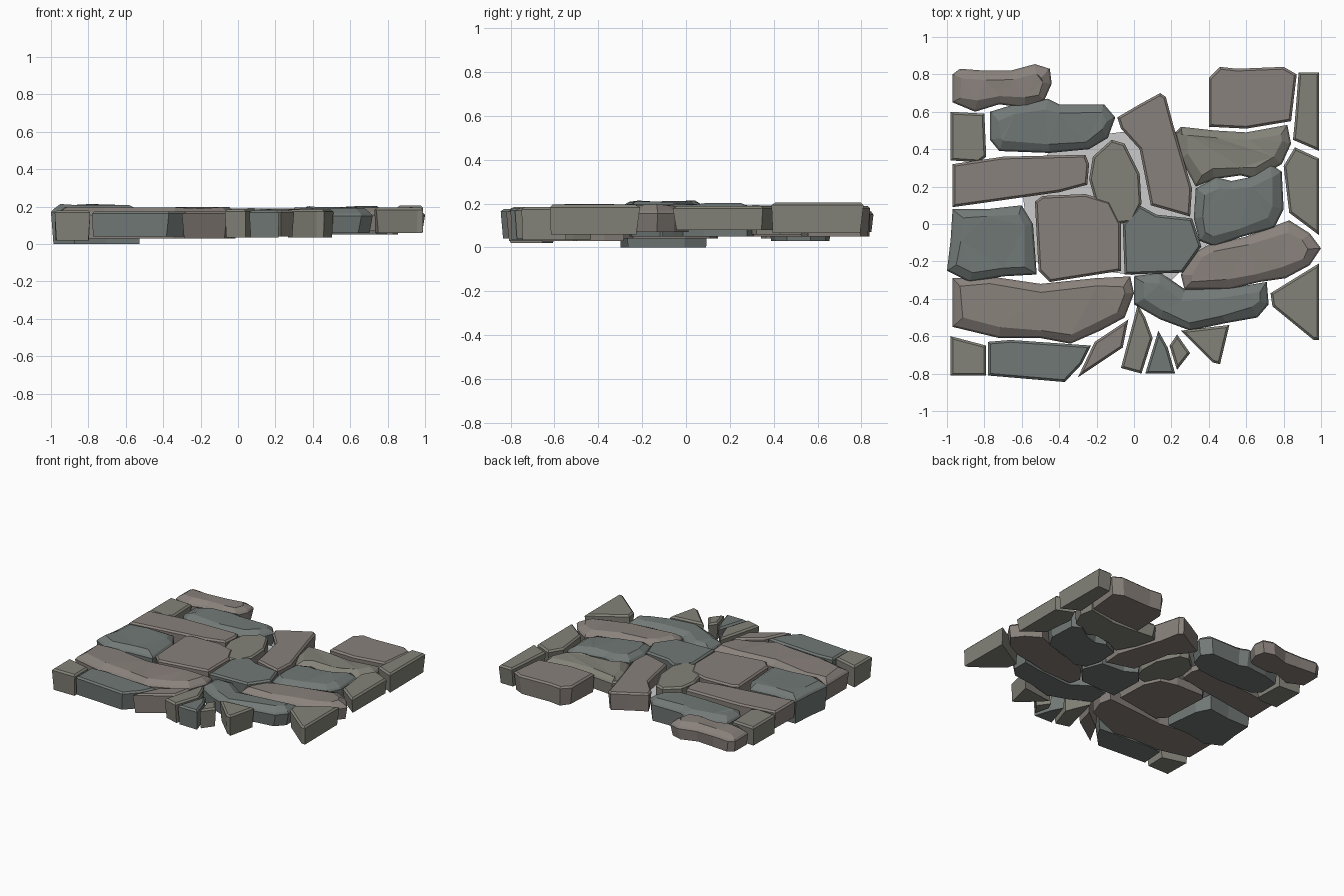
import bpy, bmesh, random
from mathutils import Vector

if "Cube" in bpy.data.objects:
    bpy.data.objects.remove(bpy.data.objects["Cube"])

random.seed(4)


def material(name, rgb):
    m = bpy.data.materials.new(name)
    m.diffuse_color = (*rgb, 1)
    m.use_nodes = True
    m.node_tree.nodes["Principled BSDF"].inputs["Base Color"].default_value = m.diffuse_color
    return m


PINK = material("warm_grey_stone", (0.25, 0.22, 0.20))
TEAL = material("cool_grey_stone", (0.165, 0.19, 0.18))
OLIVE = material("olive_grey_stone", (0.23, 0.225, 0.19))


def stone(name, mat, z0, z1, outline, rough=False):
    """Slab from a plan outline: undercut sides, then a chamfered or chipped top."""
    bm = bmesh.new()
    n = len(outline)
    area = sum(outline[i][0] * outline[(i + 1) % n][1] - outline[(i + 1) % n][0] * outline[i][1]
               for i in range(n))
    if area < 0:
        outline = outline[::-1]
    drop = 0.04 if rough else 0.012
    c = Vector((sum(p[0] for p in outline) / n, sum(p[1] for p in outline) / n))
    shrink = 0.02
    lo, hi = [], []
    for p in outline:
        v = Vector(p)
        q = v + (c - v).normalized() * shrink * random.uniform(0.2, 1)
        lo.append(bm.verts.new((q.x, q.y, z0)))
        hi.append(bm.verts.new((v.x, v.y, z1 - drop)))
    bm.faces.new(lo[::-1])
    top = bm.faces.new(hi)
    for i in range(n):
        j = (i + 1) % n
        bm.faces.new((lo[i], lo[j], hi[j], hi[i]))
    bm.normal_update()
    # Chamfer ring, and for rough stones a second chipped ring
    rings = ((0.01, 0.014), (0.04, 0.026)) if rough else ((0.012, 0.012),)
    for width, rise in rings:
        bmesh.ops.inset_region(bm, faces=[top], thickness=width, depth=0, use_even_offset=True)
        for v in top.verts:
            v.co.z += rise
    if rough:
        for v in top.verts:
            v.co.x += random.uniform(-0.012, 0.012)
            v.co.y += random.uniform(-0.012, 0.012)
            v.co.z += random.uniform(-0.006, 0.004)
    bmesh.ops.triangulate(bm, faces=[f for f in bm.faces if len(f.verts) > 4])
    me = bpy.data.meshes.new(name)
    bm.to_mesh(me)
    bm.free()
    me.materials.append(mat)
    ob = bpy.data.objects.new(name, me)
    bpy.context.collection.objects.link(ob)
    return ob


# Back rows
stone("back_left_stone", PINK, .07, .19, [
    (-.97, .80), (-.93, .83), (-.80, .82), (-.66, .82), (-.53, .855), (-.45, .83), (-.44, .75),
    (-.48, .66), (-.58, .62), (-.72, .64), (-.85, .60), (-.97, .65)], True)
stone("left_square_stone", OLIVE, .04, .18, [
    (-.98, .60), (-.80, .59), (-.79, .36), (-.83, .33), (-.98, .34)])
stone("back_cool_stone", TEAL, .03, .19, [
    (-.77, .60), (-.64, .64), (-.46, .67), (-.40, .64), (-.16, .64), (-.10, .57), (-.14, .46),
    (-.24, .40), (-.45, .38), (-.72, .39), (-.77, .45)], True)
stone("left_long_stone", PINK, .06, .19, [
    (-.97, .32), (-.70, .36), (-.26, .37), (-.24, .32), (-.25, .21), (-.40, .17), (-.97, .09)])
stone("oval_stone", OLIVE, .06, .19, [
    (-.22, .36), (-.12, .45), (-.05, .43), (.03, .27), (.04, .11), (-.01, .01), (-.09, 0),
    (-.21, .13), (-.24, .24)])
stone("back_wedge_stone", PINK, .05, .185, [
    (-.09, .57), (.03, .64), (.14, .70), (.17, .68), (.21, .53), (.31, .19), (.30, .04),
    (.09, .10), (.03, .40), (-.07, .51)])
stone("back_olive_stone", OLIVE, .06, .19, [
    (.22, .49), (.25, .52), (.43, .50), (.60, .49), (.82, .53), (.84, .43), (.79, .32),
    (.65, .24), (.57, .26), (.43, .24), (.33, .20), (.25, .35)], True)
stone("back_right_block", PINK, .05, .19, [
    (.40, .78), (.46, .84), (.55, .83), (.80, .84), (.87, .80), (.84, .55), (.60, .51), (.40, .52)])
stone("back_right_corner", OLIVE, .065, .205, [
    (.88, .81), (.99, .81), (.99, .39), (.85, .45), (.86, .55)])

# Middle rows
stone("right_edge_stone", OLIVE, .08, .19, [
    (.86, .41), (.99, .35), (.99, -.06), (.83, .06), (.80, .31)])
stone("right_cool_stone", TEAL, .05, .20, [
    (.33, .19), (.44, .25), (.52, .23), (.62, .25), (.73, .32), (.79, .28), (.80, .08),
    (.75, -.02), (.57, -.07), (.43, -.12), (.35, -.09), (.32, .03)], True)
stone("centre_stone", TEAL, .05, .19, [
    (-.06, 0), (.03, .10), (.12, .05), (.31, .03), (.36, -.12), (.26, -.26), (-.05, -.27)])
stone("right_warm_stone", PINK, .07, .195, [
    (.40, -.11), (.59, -.07), (.83, .02), (.94, -.05), (1.0, -.13), (.94, -.22), (.81, -.29),
    (.67, -.31), (.51, -.35), (.27, -.35), (.25, -.27), (.33, -.15)], True)
stone("middle_warm_stone", PINK, .04, .195, [
    (-.53, .12), (-.49, .15), (-.26, .16), (-.13, .12), (-.07, 0), (-.07, -.25), (-.45, -.31),
    (-.51, -.25)])
stone("left_cool_stone", TEAL, 0, .21, [
    (-.97, .08), (-.78, .08), (-.60, .10), (-.54, 0), (-.52, -.27), (-.70, -.28), (-.88, -.31),
    (-1.0, -.25), (-.98, -.08)], True)

# Front rows
stone("front_cool_stone", TEAL, .06, .19, [
    (0, -.28), (.14, -.26), (.27, -.35), (.45, -.34), (.59, -.33), (.71, -.31), (.72, -.43),
    (.66, -.50), (.49, -.53), (.30, -.57), (.14, -.51), (0, -.43)], True)
stone("front_right_wedge", OLIVE, .06, .195, [
    (.73, -.37), (.99, -.21), (.99, -.62), (.96, -.62), (.74, -.44)])
stone("front_warm_stone", PINK, .03, .195, [
    (-.97, -.29), (-.77, -.28), (-.50, -.32), (-.21, -.29), (-.02, -.28), (0, -.37), (-.05, -.50),
    (-.18, -.57), (-.34, -.64), (-.50, -.61), (-.72, -.61), (-.97, -.55)], True)
stone("front_left_corner", OLIVE, .02, .18, [
    (-.98, -.60), (-.79, -.65), (-.79, -.81), (-.98, -.81)])
stone("front_edge_stone", TEAL, .04, .175, [
    (-.78, -.63), (-.66, -.62), (-.23, -.65), (-.28, -.75), (-.37, -.845), (-.78, -.81)])
stone("front_slanted_stone", PINK, .03, .175, [
    (-.21, -.63), (-.03, -.51), (-.06, -.66), (-.30, -.82)])
stone("front_narrow_stone", OLIVE, .035, .185, [
    (.02, -.43), (.06, -.50), (.10, -.61), (.04, -.80), (-.07, -.77)])
stone("front_chip_left", TEAL, .035, .18, [(.13, -.57), (.18, -.66), (.22, -.80), (.06, -.80)])
stone("front_chip_middle", OLIVE, .04, .18, [
    (.23, -.59), (.19, -.65), (.23, -.78), (.30, -.69)])
stone("front_chip_right", OLIVE, .035, .185, [(.25, -.57), (.51, -.54), (.46, -.75), (.42, -.74)])

# Mortar sheet showing in the wider central gaps
bm = bmesh.new()
bm.faces.new([bm.verts.new((x, y, .10)) for x, y in (
    (-.55, -.2), (.2, -.3), (.5, 0), (.4, .4), (0, .5), (-.4, .45), (-.6, .2))])
me = bpy.data.meshes.new("mortar")
bm.to_mesh(me)
bm.free()
bpy.context.collection.objects.link(bpy.data.objects.new("mortar", me))
